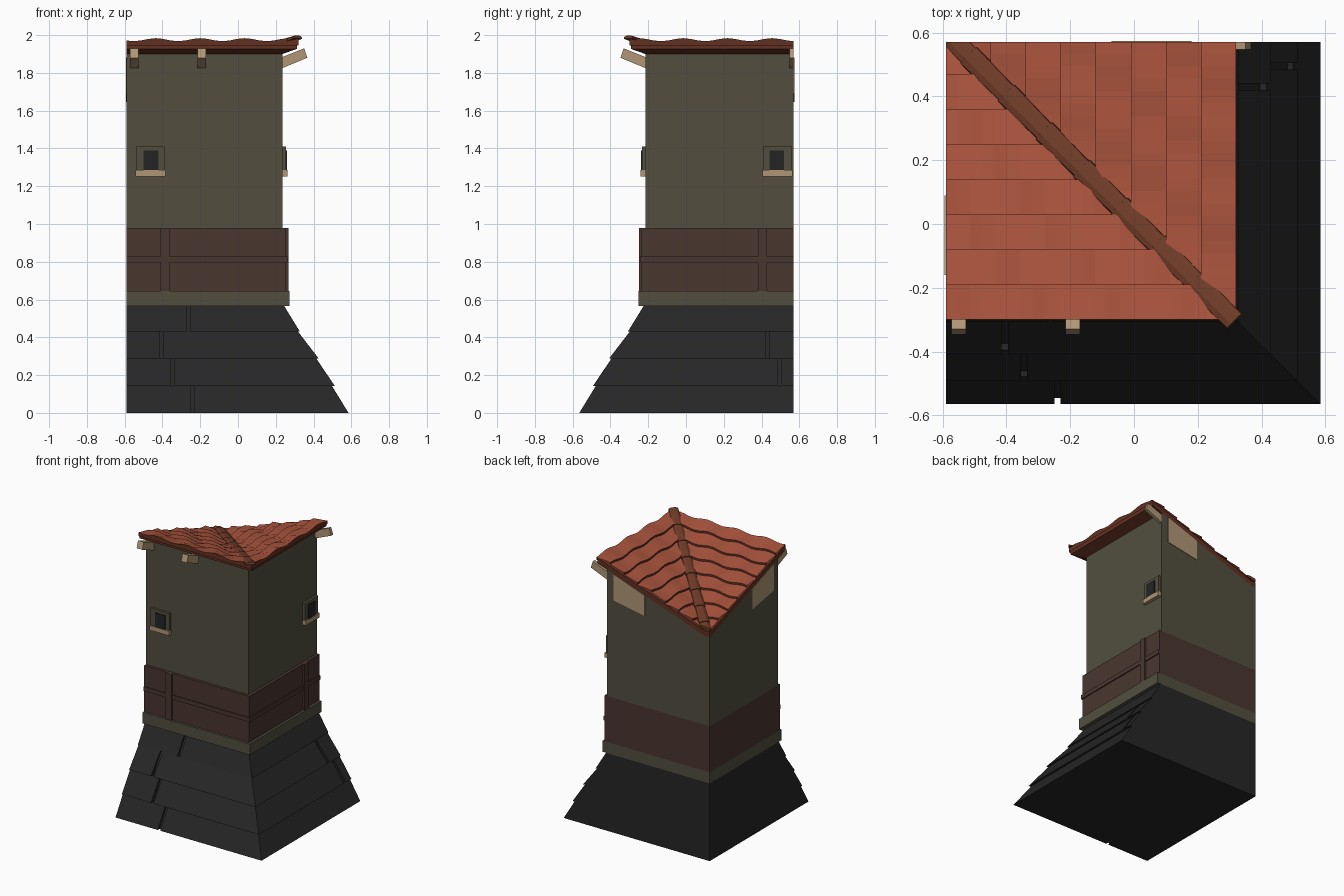
import bpy, bmesh, math
from mathutils import Vector

cube = bpy.data.objects.get("Cube")
if cube:
    bpy.data.objects.remove(cube)

BACK, SIDE, OFF = 0.57, -0.59, 0.02   # flat cut planes, mirror offset
PITCH = 0.35


def material(name, rgb):
    lin = [((c / 255 + 0.055) / 1.055) ** 2.4 for c in rgb] + [1]
    m = bpy.data.materials.new(name)
    m.use_nodes = True
    m.diffuse_color = lin
    bsdf = next(n for n in m.node_tree.nodes if n.type == 'BSDF_PRINCIPLED')
    bsdf.inputs["Base Color"].default_value = lin
    return m


STONE = material("dark stone", (38, 38, 39))
WALL = material("olive plaster", (82, 79, 63))
PANEL = material("maroon wood", (74, 54, 47))
TAN = material("tan wood", (176, 150, 118))
TILE = material("terracotta", (168, 83, 60))
RIDGE = material("ridge brown", (112, 60, 40))
FASCIA = material("fascia brown", (98, 48, 33))
GLASS = material("window black", (35, 36, 37))


def make(name, verts, faces, mats, mirror=False, solid=True, planes=(), rule=None):
    """Mesh trimmed by the flat cut planes; mirror swaps front and right sides."""
    if mirror:
        verts = [(OFF - y, OFF - x, z) for x, y, z in verts]
    bm = bmesh.new()
    vs = [bm.verts.new(v) for v in verts]
    for i, f in enumerate(faces):
        face = bm.faces.new([vs[k] for k in f])
        face.material_index = rule(i) if rule else 0
    cuts = [((0, BACK, 0), (0, 1, 0)), ((SIDE, 0, 0), (-1, 0, 0))] + list(planes)
    for co, no in cuts:
        bmesh.ops.bisect_plane(bm, geom=bm.verts[:] + bm.edges[:] + bm.faces[:],
                               dist=1e-5, plane_co=co, plane_no=no, clear_outer=True)
        if solid:
            bmesh.ops.holes_fill(bm, edges=[e for e in bm.edges if e.is_boundary], sides=0)
    if solid:
        bmesh.ops.recalc_face_normals(bm, faces=bm.faces[:])
    else:
        bm.normal_update()
        for f in bm.faces:
            if f.normal.z < 0:
                f.normal_flip()
    me = bpy.data.meshes.new(name)
    bm.to_mesh(me)
    bm.free()
    for m in mats:
        me.materials.append(m)
    ob = bpy.data.objects.new(name, me)
    bpy.context.collection.objects.link(ob)
    return ob


HEX = [(0, 1, 2, 3), (4, 5, 6, 7), (0, 1, 5, 4), (1, 2, 6, 5), (2, 3, 7, 6), (3, 0, 4, 7)]


def front_y(r):
    return OFF - r


def tier(name, z0, z1, r0, r1, mat):
    """Square corner block, r0 wide at the bottom and r1 at the top."""
    v = [p for z, r in ((z0, r0), (z1, r1)) for p in
         ((SIDE, front_y(r), z), (r, front_y(r), z), (r, BACK, z), (SIDE, BACK, z))]
    make(name, v, HEX, [mat])


def box(name, x0, x1, z0, z1, r0, r1, mat, mirror=False):
    v = [(x, front_y(r), z) for z in (z0, z1)
         for x, r in ((x0, r1), (x1, r1), (x1, r0), (x0, r0))]
    make(name, v, HEX, [mat], mirror)


def bowl(name, r, z_low, z_high, mat):
    """Corner block whose top (and bottom, if sloped) dips to the inner corner."""
    inner = OFF - SIDE
    plan = [(SIDE, front_y(r), r), (r, front_y(r), r), (r, inner, r), (SIDE, inner, SIDE)]
    v = [(x, y, h(d)) for h in (z_low, z_high) for x, y, d in plan]
    f = [(0, 1, 3), (1, 2, 3), (4, 5, 7), (5, 6, 7)] + HEX[2:]
    make(name, v, f, [mat])


def roof_z(r, lift=0.0):
    return 1.9 + PITCH * (r - 0.235) + lift


# Stepped stone base: core plus bricks split by open joints
tier("base_core", 0, 0.565, 0.565, 0.23, STONE)
courses = [  # bottom, top, outer bottom, outer top, front joint, right joint
    (0, 0.142, 0.585, 0.498, -0.24, None),
    (0.142, 0.287, 0.513, 0.415, -0.345, -0.475),
    (0.287, 0.43, 0.428, 0.318, -0.405, -0.41),
    (0.43, 0.565, 0.328, 0.245, -0.262, None)]
for i, (z0, z1, r0, r1, *joints) in enumerate(courses):
    for side, joint in zip(("front", "right"), joints):
        spans = [(SIDE - 0.05, None)] if joint is None else \
            [(SIDE - 0.05, joint - 0.01), (joint + 0.01, None)]
        for n, (a, b) in enumerate(spans):
            v = []
            for z, r in ((z0, r0), (z1, r1)):
                for x, d in ((a, 0), (b, 0), (b, 0.06), (a, 0.06)):
                    v.append((r - d if x is None else x, front_y(r - d), z))
            make(f"base_brick_{side}_{i}_{n}", v, HEX, [STONE], side == "right")

# Plaster ledge, wood panel band and upper wall
tier("ledge", 0.565, 0.645, 0.272, 0.272, WALL)
tier("panel_band", 0.645, 0.98, 0.255, 0.255, PANEL)
bowl("wall", 0.235, lambda r: 0.98, roof_z, WALL)

for mirror, side in ((False, "front"), (True, "right")):
    # Panel framing
    box(f"{side}_rail", SIDE, 0.263, 0.797, 0.828, 0.2, 0.263, PANEL, mirror)
    box(f"{side}_post", -0.41, -0.362, 0.645, 0.98, 0.2, 0.268, PANEL, mirror)
    # Window
    box(f"{side}_window_frame", -0.54, -0.388, 1.28, 1.41, 0.2, 0.253, WALL, mirror)
    box(f"{side}_window_pane", -0.5, -0.422, 1.285, 1.388, 0.2, 0.259, GLASS, mirror)
    box(f"{side}_window_sill", -0.543, -0.385, 1.252, 1.285, 0.2, 0.262, TAN, mirror)
    # Rafter ends
    for n, x in enumerate((-0.55,) if mirror else (-0.55, -0.192)):
        prof = [(0.1, 1.77), (0.367, 1.88), (0.35, 1.93), (0.1, 1.83)]
        v = [(x + s, front_y(r), z) for s in (-0.023, 0.023) for r, z in prof]
        make(f"{side}_rafter_{n}", v, HEX, [TAN], mirror)
    # Cut beam plate on the flat side
    prof = [(-0.07, 1.645), (0.18, 1.69), (0.18, roof_z(0.18)), (-0.07, roof_z(-0.07))]
    flat = SIDE if not mirror else OFF - BACK
    v = [(flat + s, front_y(r), z) for s in (-0.004, 0.004) for r, z in prof]
    if mirror:
        v = [(OFF - y, OFF - x, z) for x, y, z in v]
    me = bpy.data.meshes.new(f"{side}_beam_plate")
    me.from_pydata(v, [], HEX)
    me.materials.append(TAN)
    ob = bpy.data.objects.new(me.name, me)
    bpy.context.collection.objects.link(ob)
    bm = bmesh.new()
    bm.from_mesh(me)
    bmesh.ops.recalc_face_normals(bm, faces=bm.faces[:])
    bm.to_mesh(me)
    bm.free()

# Roof board dipping toward the inner corner
bowl("roof_board", 0.312, roof_z, lambda r: roof_z(r, 0.038), FASCIA)

# Wavy tile courses with raised lower edges
WAVE, STEP, ROW, TOP = 0.235, 0.235 / 6, 0.11, 0.32
for mirror, side in ((False, "front"), (True, "right")):
    verts, faces, kinds = [], [], []
    cols = 26
    for k in range(9):
        hi = TOP - ROW * k
        for r, lift in ((hi, 0.046), (hi - ROW, 0.060), (hi - ROW, 0.042)):
            for c in range(cols):
                x = -0.632 + c * STEP
                wave = math.cos(2 * math.pi * (x + 0.2 - 0.8 * (r - TOP)) / WAVE)
                verts.append((x, front_y(r), roof_z(r, lift + 0.008 * wave)))
        for j in range(2):
            for c in range(cols - 1):
                a = (3 * k + j) * cols + c
                faces.append((a, a + 1, a + cols + 1, a + cols))
                kinds.append(j)
    # Outer lip closing the tiles onto the board
    base = len(verts)
    verts += [(x, y, roof_z(TOP, 0.015)) for x, y, z in verts[:cols]]
    for c in range(cols - 1):
        faces.append((c, c + 1, base + c + 1, base + c))
        kinds.append(1)
    s = -1 if mirror else 1
    make(f"{side}_roof_tiles", verts, faces, [TILE, FASCIA], mirror, False,
         [((OFF, 0, 0), (s, s, 0))], lambda i, kinds=kinds: kinds[i])

# Valley cap: overlapping tapered half-round tiles along the diagonal
along = Vector((1, -1, PITCH))
across = Vector((1, 1, 0)).normalized()
up = along.cross(across).normalized()
up = up if up.z > 0 else -up
section = [(-1, -0.6), (-0.9, 0.3), (-0.4, 0.9), (0.4, 0.9), (0.9, 0.3), (1, -0.6)]
count = 8
for i in range(count):
    r0 = 0.315 - i * 0.118
    v = []
    for r, w, h in ((r0, 0.034, 0.012), (r0 - 0.125, 0.039, 0.017)):
        c = Vector((r, 0.01 - r, roof_z(r, 0.06)))
        v += [tuple(c + across * w * a + up * h * b) for a, b in section]
    n = len(section)
    f = [tuple(range(n)), tuple(range(n, 2 * n))]
    f += [(k, (k + 1) % n, n + (k + 1) % n, n + k) for k in range(n)]
    make(f"valley_cap_{i}", v, f, [RIDGE])
